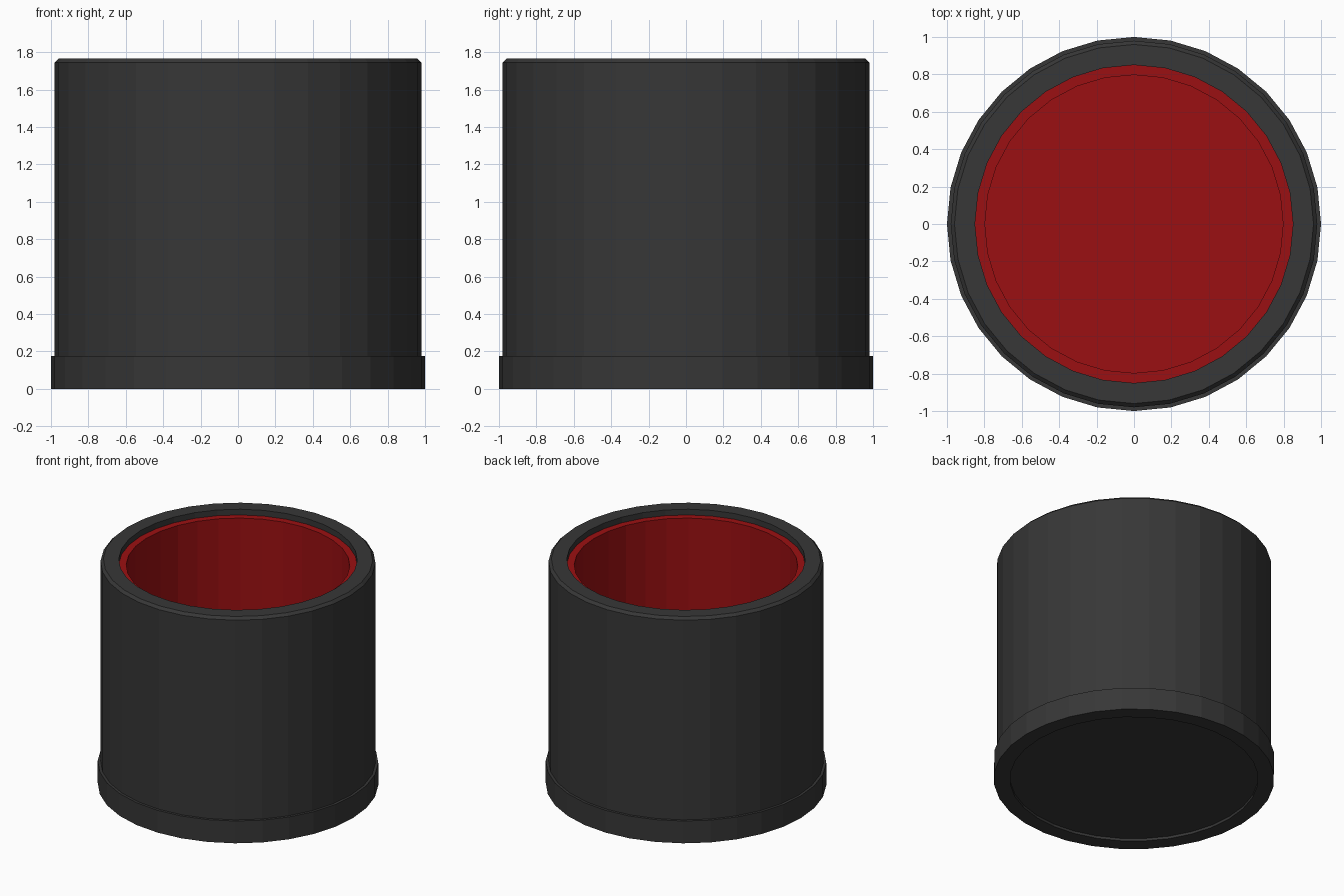
import bpy, bmesh, math

if "Cube" in bpy.data.objects:
    bpy.data.objects.remove(bpy.data.objects["Cube"])

SIDES = 32


def material(name, rgb):
    m = bpy.data.materials.new(name)
    m.diffuse_color = (*rgb, 1.0)
    m.use_nodes = True
    m.node_tree.nodes["Principled BSDF"].inputs["Base Color"].default_value = m.diffuse_color
    return m


charcoal = material("charcoal", (0.038, 0.038, 0.038))
red = material("deep red", (0.33, 0.005, 0.006))


def lathe(name, profile, mat, cap_end=True):
    """Revolve (radius, z) points, listed so that faces look outward."""
    bm = bmesh.new()
    rings = []
    for r, z in profile:
        rings.append([bm.verts.new((r * math.cos(2 * math.pi * i / SIDES),
                                    r * math.sin(2 * math.pi * i / SIDES), z))
                      for i in range(SIDES)])
    for a, b in zip(rings, rings[1:]):
        for i in range(SIDES):
            j = (i + 1) % SIDES
            bm.faces.new((a[i], a[j], b[j], b[i]))
    if cap_end:
        bm.faces.new(rings[-1])
    me = bpy.data.meshes.new(name)
    bm.to_mesh(me)
    bm.free()
    me.materials.append(mat)
    ob = bpy.data.objects.new(name, me)
    bpy.context.collection.objects.link(ob)
    return ob


# outer shell: recessed underside, foot band, wall, chamfered rim, inner lip
shell = lathe("cup_shell", [
    (0.885, 0.02), (0.885, 0.0), (1.0, 0.0), (1.0, 0.175), (0.98, 0.175),
    (0.98, 1.745), (0.96, 1.765), (0.85, 1.765), (0.85, 1.72)],
    charcoal, cap_end=False)

# underside disc closing the recess
bm = bmesh.new()
bm.from_mesh(shell.data)
bm.verts.ensure_lookup_table()
bm.faces.new([bm.verts[i] for i in reversed(range(SIDES))])
bm.to_mesh(shell.data)
bm.free()

# red lining: ledge below the rim, inner wall and floor
lathe("cup_lining", [(0.85, 1.72), (0.797, 1.72), (0.797, 0.17)], red)
